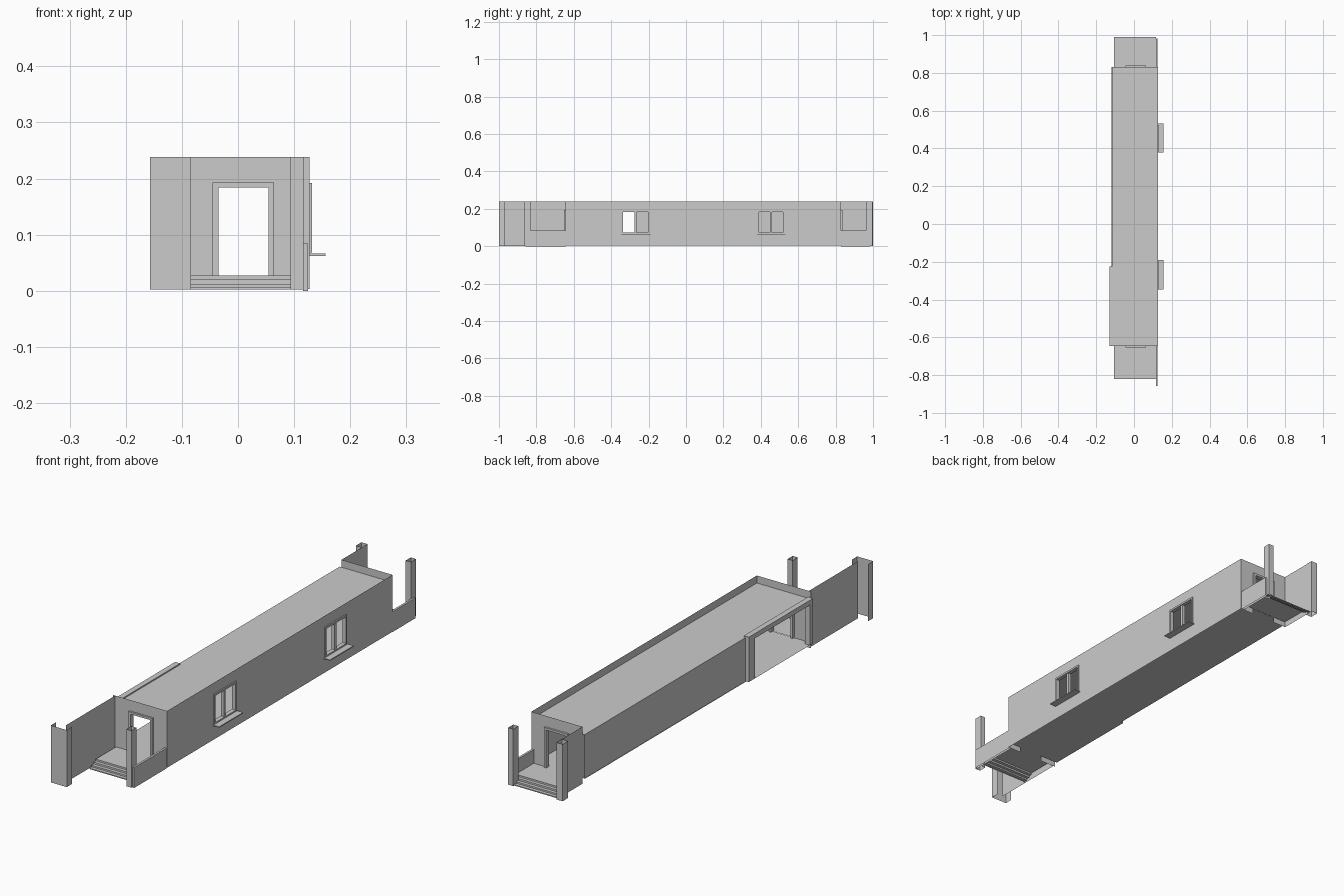
import bpy

if "Cube" in bpy.data.objects:
    bpy.data.objects.remove(bpy.data.objects["Cube"])


def mesh(name, verts, faces):
    me = bpy.data.meshes.new(name)
    me.from_pydata(verts, [], faces)
    ob = bpy.data.objects.new(name, me)
    bpy.context.collection.objects.link(ob)
    return ob


def box(name, x, y, z, skip=""):
    """Box from ranges; skip lists open sides: l r f b d u."""
    v = [(i, j, k) for i in x for j in y for k in z]
    sides = {"l": (0, 1, 3, 2), "r": (4, 6, 7, 5), "f": (0, 4, 5, 1),
             "b": (2, 3, 7, 6), "d": (0, 2, 6, 4), "u": (1, 5, 7, 3)}
    return mesh(name, v, [f for s, f in sides.items() if s not in skip])


def panel(name, axis, pos, u, w, holes=()):
    """Thin sheet across an axis, with rectangular holes (u0, u1, w0, w1)."""
    us = sorted({*u, *(a for h in holes for a in h[:2])})
    ws = sorted({*w, *(a for h in holes for a in h[2:])})
    verts, faces = [], []
    for b in ws:
        for a in us:
            p = [a, b]
            p.insert(axis, pos)
            verts.append(p)
    n = len(us)
    for j in range(len(ws) - 1):
        for i in range(n - 1):
            cu, cw = (us[i] + us[i + 1]) / 2, (ws[j] + ws[j + 1]) / 2
            if not any(h[0] < cu < h[1] and h[2] < cw < h[3] for h in holes):
                k = j * n + i
                f = (k, k + 1, k + n + 1, k + n)
                faces.append(f[::-1] if axis == 1 else f)
    return mesh(name, verts, faces)


TOP, ROOF, STEP, FLOOR = 0.238, 0.207, 0.027, 0.026
L, LIN, R, BULGE = -0.116, -0.107, 0.127, -0.13
FRONT, BACK = -0.645, 0.83
DOOR = (-0.045, 0.064, STEP, 0.193)
DOOR_HOLE = (-0.045, 0.064, 0.003, 0.193)
WINDOWS = {"front": (-0.342, -0.198), "rear": (0.383, 0.525)}
WIN_HOLES = [(a, b, 0.07, 0.19) for a, b in WINDOWS.values()]
OPENING = (-0.625, -0.265, FLOOR, 0.192)

# hall shell, floor raised above the wall bases
panel("hall_floor", 2, FLOOR, (-0.119, R), (FRONT, BACK))
panel("roof", 2, ROOF, (L, R), (FRONT, BACK))
panel("right_wall", 0, R, (FRONT, BACK), (0.003, TOP), WIN_HOLES)
panel("left_wall", 0, L, (-0.225, BACK), (FLOOR, ROOF))
panel("front_wall", 1, FRONT, (-0.121, R), (0.003, TOP), [DOOR_HOLE])
panel("rear_wall", 1, BACK, (LIN, R), (0.003, TOP), [DOOR_HOLE])

# inner lining of the long walls
panel("right_lining", 0, 0.117, (FRONT, BACK), (FLOOR, ROOF), WIN_HOLES)
panel("left_lining", 0, LIN, (FRONT, BACK), (FLOOR, ROOF), [OPENING])

# projecting side entrance
box("entrance_jamb_rear", (BULGE, LIN), (-0.265, -0.225), (FLOOR, 0.212))
box("entrance_jamb_front", (BULGE, LIN), (FRONT, -0.625), (FLOOR, 0.212))
box("entrance_lintel", (BULGE, LIN), (-0.625, -0.265), (0.192, 0.212))
panel("entrance_sill", 2, FLOOR, (BULGE, -0.119), (-0.625, -0.265))

# windows: frame, mullion and sill
for tag, (a, b) in WINDOWS.items():
    depth, t = (0.115, 0.132), 0.006
    box(tag + "_window_frame_low", depth, (a, a + t), (0.068, 0.192))
    box(tag + "_window_frame_high", depth, (b - t, b), (0.068, 0.192))
    box(tag + "_window_head", depth, (a + t, b - t), (0.184, 0.192))
    box(tag + "_window_base", depth, (a + t, b - t), (0.068, 0.074))
    m = (a + b) / 2
    box(tag + "_window_mullion", (0.115, 0.128), (m - 0.006, m + 0.006), (0.074, 0.184))
    box(tag + "_window_sill", (R, 0.156), (a - 0.004, b + 0.008), (0.062, 0.066))

# doors and porches at both ends
for tag, wall, end, s in (("front", FRONT, -0.82, -1), ("rear", BACK, 0.99, 1)):
    y = sorted((wall - s * 0.012, wall + s * 0.008))
    x0, x1, z0, z1 = DOOR
    box(tag + "_door_jamb_left", (x0, x0 + 0.01), y, (z0, z1))
    box(tag + "_door_jamb_right", (x1 - 0.01, x1), y, (z0, z1))
    box(tag + "_door_head", (x0 + 0.01, x1 - 0.01), y, (z1 - 0.009, z1))
    # stepped porch floor
    prof = [(wall, STEP)]
    heights = [STEP, 0.02, 0.0125, 0.006, 0.002]
    for i in range(4):
        e = end - s * (3 - i) * 0.014
        prof += [(e, heights[i]), (e, heights[i + 1])]
    verts = [(x, py, pz) for x in (LIN, 0.117) for py, pz in prof]
    n = len(prof)
    mesh(tag + "_porch_steps", verts,
         [(i, i + 1, i + 1 + n, i + n) for i in range(n - 1)])

# porch side walls and parapets
panel("front_porch_wall", 0, -0.111, (-0.967, FRONT), (0.002, TOP))
panel("rear_porch_wall", 0, LIN, (BACK, 0.985), (0.002, TOP))
box("front_porch_parapet", (0.116, 0.125), (-0.858, FRONT), (0, 0.084), "bd")
box("rear_porch_parapet", (0.116, 0.125), (BACK, 0.983), (0, 0.084), "fd")

# hollow posts
box("front_left_pier", (-0.157, -0.084), (-1.0, -0.967), (0.002, TOP), "bud")
box("front_right_post", (0.094, 0.117), (-0.865, -0.832), (0.002, TOP), "ud")
box("rear_left_post", (-0.135, -0.106), (0.964, 1.0), (0.002, TOP), "ud")
box("rear_right_post", (0.094, 0.117), (0.963, 0.996), (0.002, TOP), "ud")
